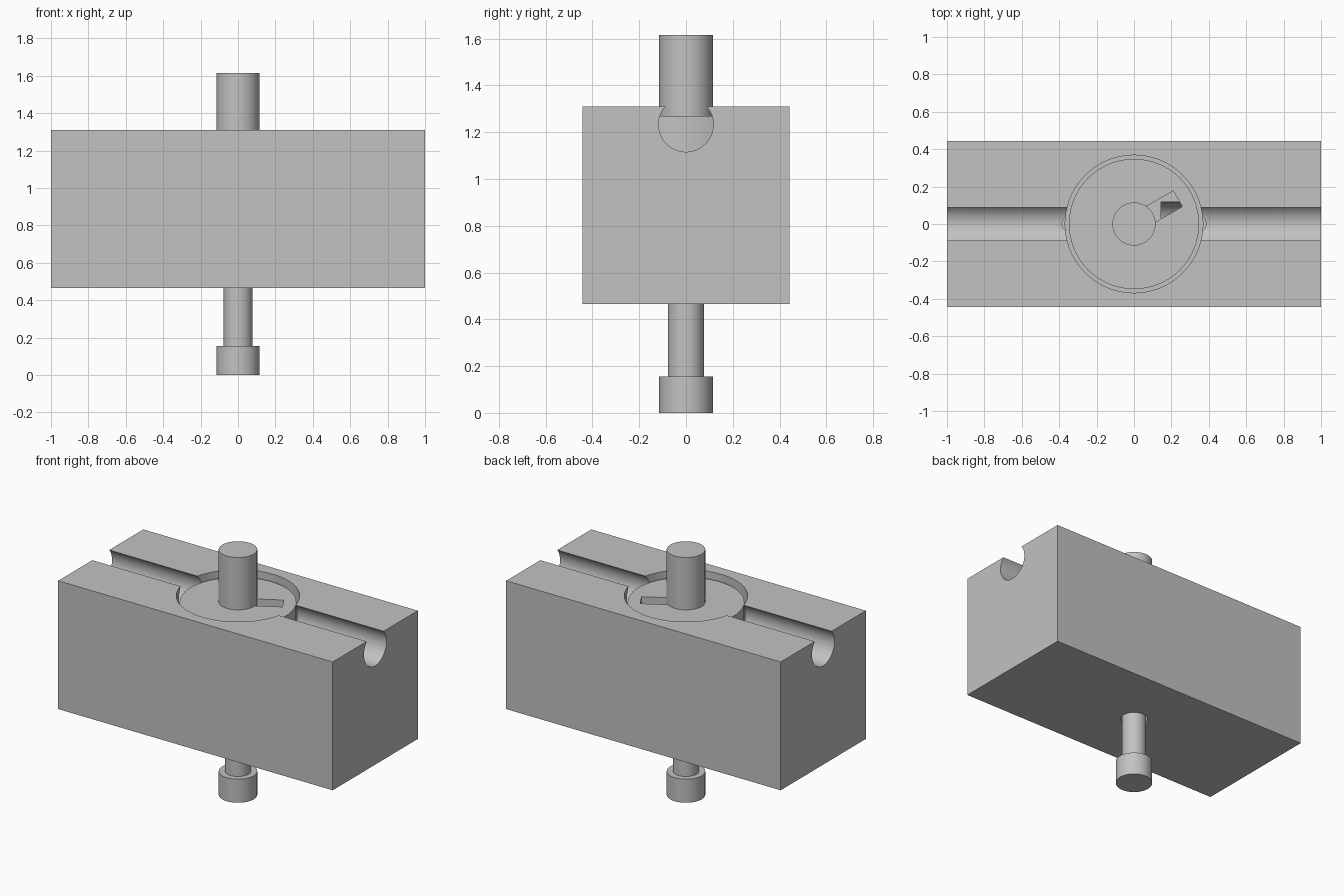
import bpy
from math import radians, cos, sin, pi

cube = bpy.data.objects.get("Cube")
if cube:
    bpy.data.objects.remove(cube, do_unlink=True)

grey = bpy.data.materials.new("plain grey")
grey.use_nodes = True
colour = (0.54, 0.54, 0.54, 1)
grey.diffuse_color = colour
grey.node_tree.nodes["Principled BSDF"].inputs["Base Color"].default_value = colour


def finish(name):
    ob = bpy.context.object
    ob.name = name
    ob.data.materials.append(grey)
    return ob


def box(name, centre, size, turn=0):
    bpy.ops.mesh.primitive_cube_add(size=1, location=centre, rotation=(0, 0, turn))
    bpy.context.object.scale = size
    bpy.ops.object.transform_apply(location=False, rotation=False, scale=True)
    return finish(name)


def upright(name, radius, bottom, top, x=0):
    bpy.ops.mesh.primitive_cylinder_add(vertices=96, radius=radius, depth=top - bottom,
                                        location=(x, 0, (bottom + top) / 2))
    return finish(name)


def lying(name, radius, start, end, z):
    bpy.ops.mesh.primitive_cylinder_add(vertices=96, radius=radius, depth=end - start,
                                        location=((start + end) / 2, 0, z),
                                        rotation=(0, pi / 2, 0))
    return finish(name)


def combine(body, other, operation="DIFFERENCE"):
    mod = body.modifiers.new("combine", "BOOLEAN")
    mod.operation, mod.object, mod.solver = operation, other, "EXACT"
    bpy.context.view_layer.objects.active = body
    bpy.ops.object.modifier_apply(modifier=mod.name)
    bpy.data.objects.remove(other, do_unlink=True)


def smooth(body):
    bpy.ops.object.select_all(action="DESELECT")
    body.select_set(True)
    bpy.context.view_layer.objects.active = body
    bpy.ops.object.shade_smooth_by_angle(angle=radians(30))


# Housing block with a rotor bore, a lengthwise channel and a shaft hole
block = box("housing_block", (0, 0, 0.8875), (2, 0.885, 0.845))
combine(block, upright("rotor_bore", 0.368, 0.75, 1.5))
combine(block, lying("channel", 0.117, -1.2, 1.2, 1.233))
combine(block, upright("shaft_hole", 0.085, 0.3, 0.9))
# Small reliefs where the channel meets the bore
for side in (-1, 1):
    combine(block, upright("relief", 0.045, 1.0, 1.3, side * 0.34))
smooth(block)

# Rotor with a radial slot opening into an inner passage
rotor = upright("rotor_disc", 0.348, 0.76, 1.27)
turn = radians(30)
reach = 0.135
slot = box("slot", (reach * cos(turn), reach * sin(turn), 1.26), (0.27, 0.097, 0.3), turn)
combine(rotor, slot)
combine(rotor, lying("passage", 0.117, 0.145, 0.3, 1.11))
smooth(rotor)

# Shaft: drive end above, stem and foot below
for name, radius, bottom, top in (("drive_shaft", 0.115, 1.0, 1.615),
                                  ("lower_stem", 0.077, 0.15, 0.78),
                                  ("foot", 0.115, 0, 0.155)):
    smooth(upright(name, radius, bottom, top))
